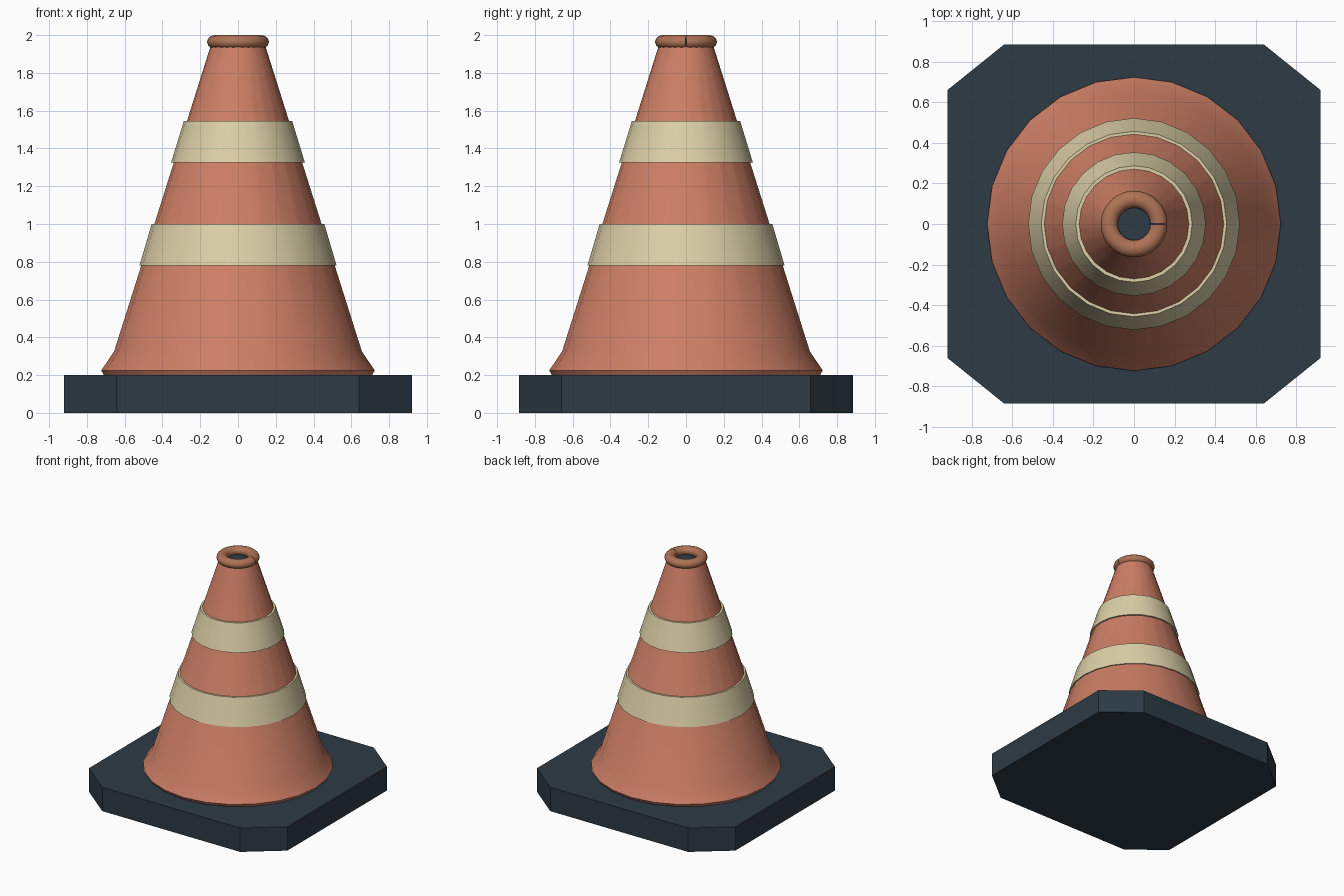
import bpy, bmesh, math

cube = bpy.data.objects.get("Cube")
if cube:
    bpy.data.objects.remove(cube, do_unlink=True)


def material(name, r, g, b):
    m = bpy.data.materials.new(name)
    m.use_nodes = True
    m.diffuse_color = (r, g, b, 1)
    node = next(n for n in m.node_tree.nodes if n.type == "BSDF_PRINCIPLED")
    node.inputs["Base Color"].default_value = (r, g, b, 1)
    return m


orange = material("orange plastic", 0.61, 0.21, 0.13)
cream = material("cream band", 0.72, 0.63, 0.39)
slate = material("dark rubber", 0.026, 0.043, 0.059)
copper = material("brown rim", 0.42, 0.17, 0.09)


def finish(name, bm, mats, smooth=True):
    bmesh.ops.recalc_face_normals(bm, faces=bm.faces)
    mesh = bpy.data.meshes.new(name)
    bm.to_mesh(mesh)
    bm.free()
    for m in mats:
        mesh.materials.append(m)
    ob = bpy.data.objects.new(name, mesh)
    bpy.context.collection.objects.link(ob)
    if smooth:
        bpy.ops.object.select_all(action="DESELECT")
        ob.select_set(True)
        bpy.context.view_layer.objects.active = ob
        bpy.ops.object.shade_smooth_by_angle(angle=math.radians(40))
    return ob


def lathe(profile, closed=False, sides=24, gap=0.0):
    """Turn (radius, z) points round z; a gap leaves a slit at +x."""
    bm = bmesh.new()
    count = sides + 1 if gap else sides
    rings = []
    for i in range(count):
        a = gap / 2 + (math.tau - gap) * i / sides
        rings.append([bm.verts.new((r * math.cos(a), r * math.sin(a), z))
                      for r, z in profile])
    n = len(profile)
    for i in range(sides):
        p, q = rings[i], rings[(i + 1) % count]
        for j in range(n if closed else n - 1):
            k = (j + 1) % n
            bm.faces.new((p[j], q[j], q[k], p[k]))
    if gap:
        bm.faces.new(rings[0])
        bm.faces.new(rings[-1])
    return bm, rings


# Base slab with cut corners
bm = bmesh.new()
corners = [(0.92, 0.66), (0.64, 0.885)]
outline = []
for sx, sy in ((1, 1), (-1, 1), (-1, -1), (1, -1)):
    pts = corners if sx * sy > 0 else corners[::-1]
    outline += [bm.verts.new((sx * x, sy * y, 0)) for x, y in pts]
slab = bm.faces.new(outline)
top = bmesh.ops.extrude_face_region(bm, geom=[slab])["geom"]
bmesh.ops.translate(bm, vec=(0, 0, 0.2),
                    verts=[v for v in top if isinstance(v, bmesh.types.BMVert)])
finish("base", bm, [slate], smooth=False)

# Cone body with flared foot and a dark plug under the rim
bm, rings = lathe([(0.71, 0.2), (0.724, 0.225), (0.656, 0.325), (0.144, 1.945)])
plug = bm.faces.new([ring[-1] for ring in rings])
plug.material_index = 1
finish("cone_body", bm, [orange, slate])

# Two raised bands
for name, z0, r0, z1, r1 in (("lower_band", 0.78, 0.522, 1.0, 0.457),
                             ("upper_band", 1.325, 0.354, 1.545, 0.287)):
    bm, _ = lathe([(r0 - 0.03, z0), (r0, z0), (r1, z1), (r1 - 0.03, z1)], closed=True)
    finish(name, bm, [cream])

# Rounded rim with a fine split on one side
section = [(0.122 + 0.042 * math.cos(t * math.tau / 12),
            1.964 + 0.036 * math.sin(t * math.tau / 12)) for t in range(12)]
bm, _ = lathe(section, closed=True, sides=32, gap=0.03)
finish("top_rim", bm, [copper])
